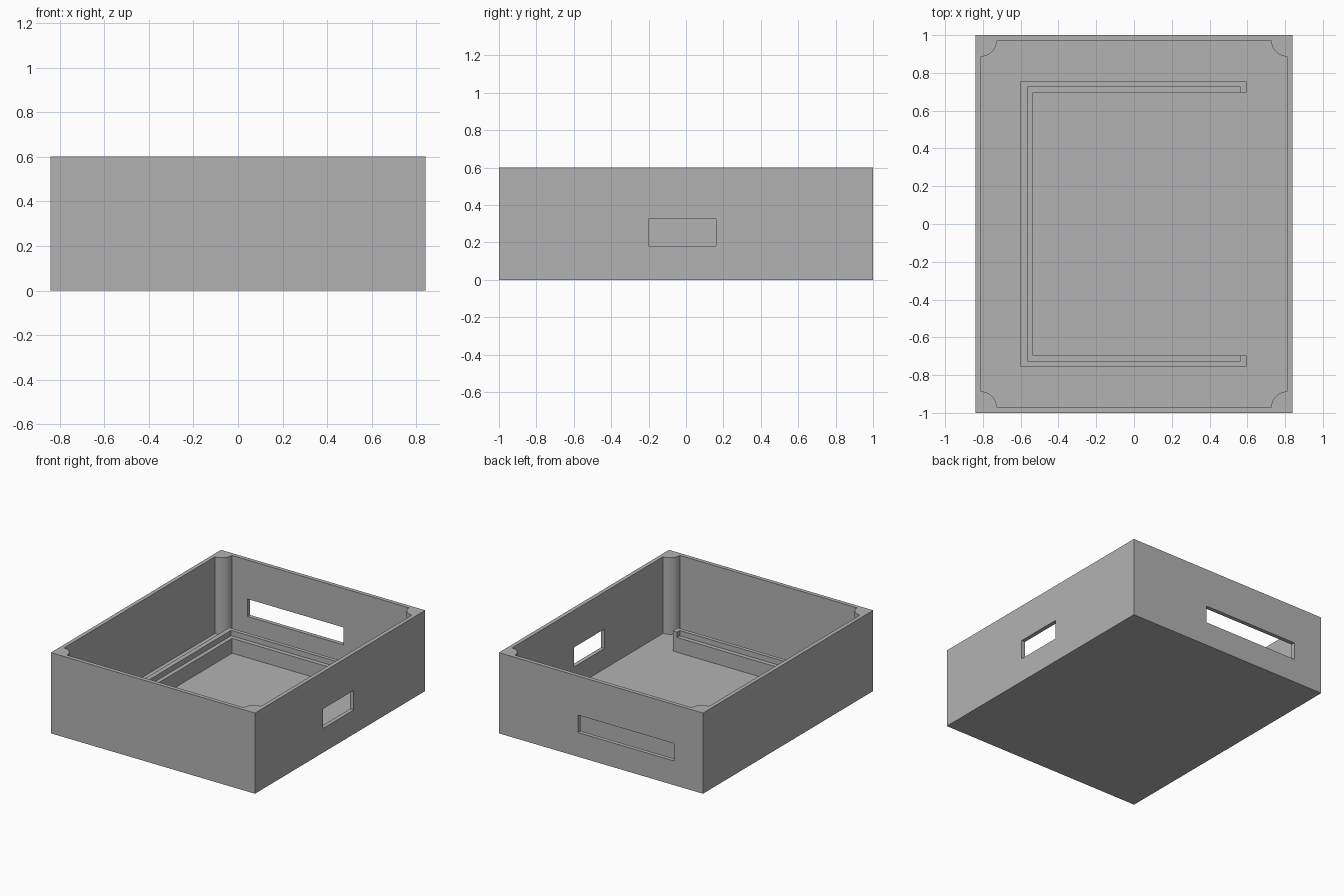
import bpy
import bmesh
from math import cos, sin, pi, radians

cube = bpy.data.objects.get("Cube")
if cube:
    bpy.data.objects.remove(cube, do_unlink=True)

GREY = (0.45, 0.45, 0.45, 1.0)
grey = bpy.data.materials.new("plain grey")
grey.use_nodes = True
grey.diffuse_color = GREY
grey.node_tree.nodes["Principled BSDF"].inputs["Base Color"].default_value = GREY

W, D, H = 0.84, 1.0, 0.6      # half width, half depth, height
T = 0.03                      # wall and floor thickness
POST = 0.083                  # corner post radius


def prism(name, outline, z0, z1):
    """Extrude a closed xy outline from z0 up to z1."""
    bm = bmesh.new()
    face = bm.faces.new([bm.verts.new((x, y, z0)) for x, y in outline])
    new = bmesh.ops.extrude_face_region(bm, geom=[face])["geom"]
    top = [v for v in new if isinstance(v, bmesh.types.BMVert)]
    bmesh.ops.translate(bm, verts=top, vec=(0, 0, z1 - z0))
    bmesh.ops.recalc_face_normals(bm, faces=bm.faces)
    mesh = bpy.data.meshes.new(name)
    bm.to_mesh(mesh)
    bm.free()
    mesh.materials.append(grey)
    obj = bpy.data.objects.new(name, mesh)
    bpy.context.collection.objects.link(obj)
    return obj


def box(name, x0, x1, y0, y1, z0, z1):
    return prism(name, [(x0, y0), (x1, y0), (x1, y1), (x0, y1)], z0, z1)


def cut(target, cutter):
    """Subtract the cutter, apply the result and discard the cutter."""
    cutter.hide_render = True
    mod = target.modifiers.new("cut", "BOOLEAN")
    mod.operation = "DIFFERENCE"
    mod.solver = "EXACT"
    mod.object = cutter
    bpy.ops.object.select_all(action="DESELECT")
    bpy.context.view_layer.objects.active = target
    target.select_set(True)
    bpy.ops.object.modifier_apply(modifier=mod.name)
    bpy.data.objects.remove(cutter, do_unlink=True)


# Cavity outline: a rectangle whose corners are notched by quarter-round posts
cavity_outline = []
STEPS = 12
corners = [(1, 1), (-1, 1), (-1, -1), (1, -1)]
for i, (sx, sy) in enumerate(corners):
    start = -pi / 2 + i * pi / 2
    for k in range(STEPS + 1):
        a = start - k / STEPS * pi / 2
        cavity_outline.append((sx * (W - T) + POST * cos(a),
                               sy * (D - T) + POST * sin(a)))

# Open-topped enclosure with corner posts
enclosure = box("enclosure", -W, W, -D, D, 0, H)
cut(enclosure, prism("cavity", cavity_outline, T, H + 0.1))

# Port openings in the right-hand side wall and the back wall
cut(enclosure, box("side_port", W - 0.1, W + 0.1, -0.2, 0.16, 0.18, 0.325))
cut(enclosure, box("back_port", -0.6, 0.19, D - 0.1, D + 0.1, 0.18, 0.31))

# C-shaped board support with a recessed ledge and raised end stops
support_outline = [(0.595, 0.755), (-0.6, 0.755), (-0.6, -0.755), (0.595, -0.755),
                   (0.595, -0.695), (-0.535, -0.695), (-0.535, 0.695), (0.595, 0.695)]
support = prism("board_support", support_outline, T, 0.18)
cut(support, box("ledge", -0.565, 0.56, -0.727, 0.727, 0.14, 0.3))

# Smooth the rounded posts, keep all other edges crisp
for obj in (enclosure, support):
    bpy.ops.object.select_all(action="DESELECT")
    bpy.context.view_layer.objects.active = obj
    obj.select_set(True)
    bpy.ops.object.shade_smooth_by_angle(angle=radians(30))
